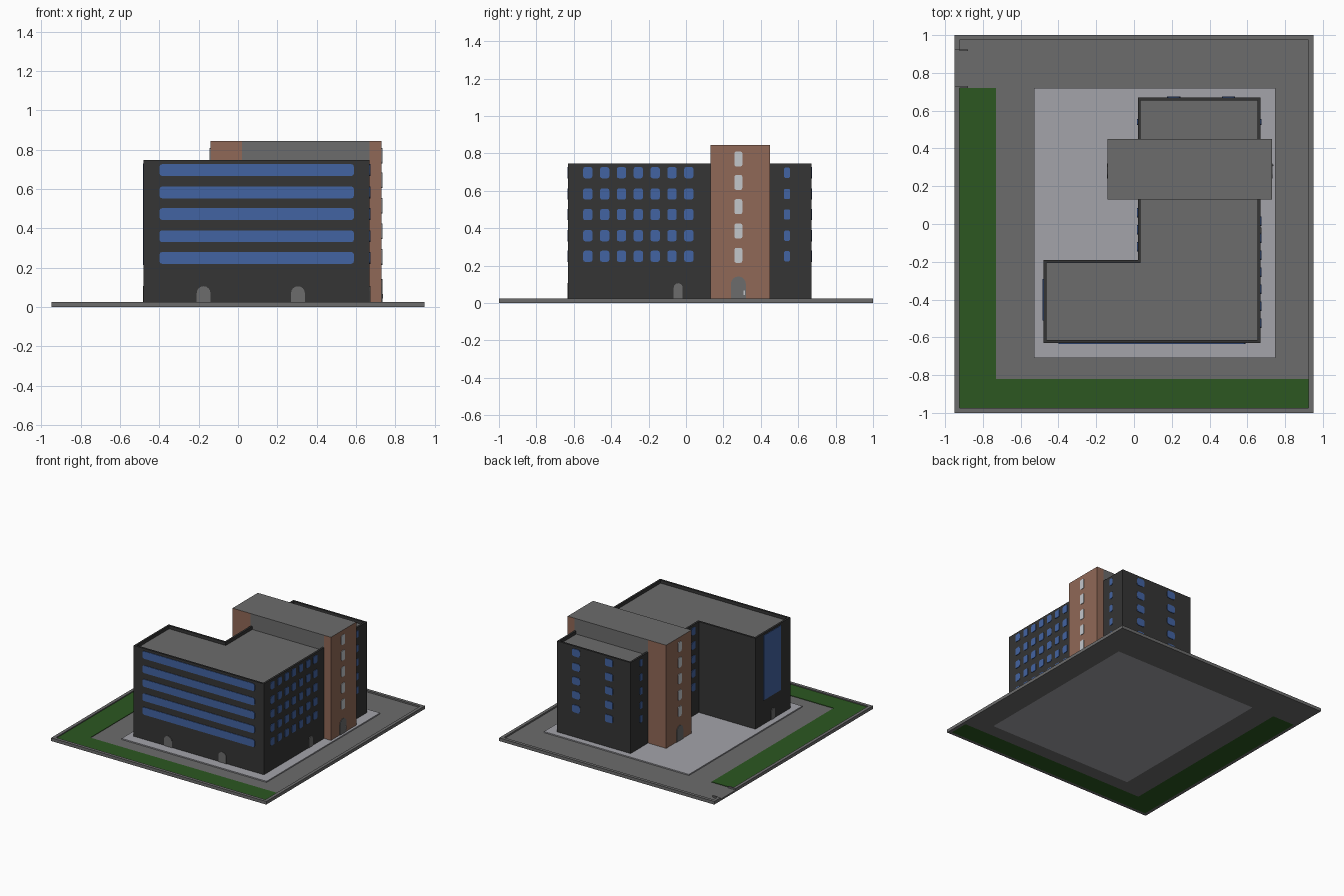
import bpy, bmesh, math
from mathutils import Vector

if "Cube" in bpy.data.objects:
    bpy.data.objects.remove(bpy.data.objects["Cube"])


def mat(name, c):
    m = bpy.data.materials.new(name)
    m.diffuse_color = (*c, 1)
    m.use_nodes = True
    m.node_tree.nodes["Principled BSDF"].inputs["Base Color"].default_value = m.diffuse_color
    return m


GREY = mat("concrete grey", (0.15, 0.15, 0.15))
WALL = mat("dark wall", (0.035, 0.035, 0.035))
PAVE = mat("light paving", (0.37, 0.37, 0.40))
GREEN = mat("grass green", (0.025, 0.095, 0.015))
BLUE = mat("window blue", (0.055, 0.125, 0.36))
BROWN = mat("brick brown", (0.28, 0.14, 0.095))
LIGHT = mat("pale glass", (0.55, 0.57, 0.60))


def finish(bm, name, mats):
    bmesh.ops.recalc_face_normals(bm, faces=bm.faces)
    me = bpy.data.meshes.new(name)
    bm.to_mesh(me)
    bm.free()
    for m in mats:
        me.materials.append(m)
    ob = bpy.data.objects.new(name, me)
    bpy.context.collection.objects.link(ob)
    return ob


def prism(bm, pts, vec):
    f = bm.faces.new([bm.verts.new(p) for p in pts])
    r = bmesh.ops.extrude_face_region(bm, geom=[f])
    vs = [e for e in r["geom"] if isinstance(e, bmesh.types.BMVert)]
    bmesh.ops.translate(bm, verts=vs, vec=vec)


def box(name, x0, x1, y0, y1, z0, z1, m, top=None):
    bm = bmesh.new()
    prism(bm, [(x0, y0, z0), (x1, y0, z0), (x1, y1, z0), (x0, y1, z0)], (0, 0, z1 - z0))
    ob = finish(bm, name, [m, top or m])
    for p in ob.data.polygons:
        p.material_index = 1 if p.normal.z > 0.5 else 0
    return ob


def plates(name, side, wall, spots, w, h, m, arch=False, t=0.004):
    """Thin plates on a wall. side: '-y', '+y', '-x', '+x'; spots: (along, z centre)."""
    s = -1 if side[0] == '-' else 1
    bm = bmesh.new()
    for u, z in spots:
        a, b = w / 2, h / 2
        if arch:
            prof = [(-a, -b), (a, -b)] + [(a * math.cos(i * math.pi / 8), b - a + a * math.sin(i * math.pi / 8))
                                         for i in range(9)]
        else:
            c = min(a, b) * 0.45
            prof = []
            for sx, sy, st in ((1, 1, 0), (-1, 1, 1), (-1, -1, 2), (1, -1, 3)):
                for k in range(3):
                    g = (st + k / 2) * math.pi / 2
                    prof.append((sx * (a - c) + c * math.cos(g), sy * (b - c) + c * math.sin(g)))
        if side[1] == 'y':
            prism(bm, [(u + p, wall, z + q) for p, q in prof], Vector((0, s * t, 0)))
        else:
            prism(bm, [(wall, u + p, z + q) for p, q in prof], Vector((s * t, 0, 0)))
    return finish(bm, name, [m])


# Site: raised rim with a driveway gap, road, lawn, paving
R = 0.025
box("rim_front", -0.95, 0.95, -1, -0.975, 0, R, GREY)
box("rim_back", -0.95, 0.95, 0.975, 1, 0, R, GREY)
box("rim_right", 0.925, 0.95, -0.975, 0.975, 0, R, GREY)
box("rim_left", -0.95, -0.925, -0.975, 0.73, 0, R, GREY)
box("rim_left_corner", -0.95, -0.925, 0.92, 0.975, 0, R, GREY)
for n, y in (("south", 0.72), ("north", 0.915)):
    box("driveway_curb_" + n, -0.925, -0.88, y, y + 0.01, 0.01, R, GREY)
box("lawn_left", -0.925, -0.73, -0.975, 0.72, 0, 0.017, GREEN)
box("lawn_front", -0.73, 0.925, -0.975, -0.82, 0, 0.017, GREEN)
box("road_front", -0.73, 0.925, -0.82, -0.71, 0, 0.013, GREY)
box("road_left", -0.73, -0.53, -0.71, 0.72, 0, 0.013, GREY)
box("road_right", 0.75, 0.925, -0.71, 0.72, 0, 0.013, GREY)
box("road_back", -0.925, 0.925, 0.72, 0.975, 0, 0.013, GREY)
box("driveway", -0.95, -0.925, 0.73, 0.92, 0, 0.013, GREY)
box("paving", -0.53, 0.75, -0.71, 0.72, 0, 0.022, PAVE)

# L-shaped main block with a parapet round a sunken roof
G, H = 0.022, 0.747
bm = bmesh.new()
L = [(-0.48, -0.63), (0.67, -0.63), (0.67, 0.67), (0.02, 0.67), (0.02, -0.19), (-0.48, -0.19)]
prism(bm, [(x, y, G) for x, y in L], (0, 0, H - G))
bmesh.ops.recalc_face_normals(bm, faces=bm.faces)
roof = max(bm.faces, key=lambda f: f.calc_center_median().z)
bmesh.ops.inset_region(bm, faces=[roof], thickness=0.022)
r = bmesh.ops.extrude_face_region(bm, geom=[roof])
bmesh.ops.translate(bm, vec=(0, 0, -0.025), verts=[v for v in r["geom"] if isinstance(v, bmesh.types.BMVert)])
if roof.is_valid:
    bmesh.ops.delete(bm, geom=[roof], context='FACES_ONLY')
for f in r["geom"]:
    if isinstance(f, bmesh.types.BMFace):
        f.material_index = 1
finish(bm, "main_block", [WALL, GREY])

# Stair tower: brick ends, grey middle above the roof
T = 0.845
box("tower_left", -0.14, 0.02, 0.13, 0.45, G, T, BROWN, GREY)
box("tower_right", 0.67, 0.73, 0.13, 0.45, G, T, BROWN, GREY)
box("tower_middle", 0.02, 0.67, 0.13, 0.45, H - 0.025, T, GREY)

# Windows by floor
ZS = [0.25, 0.36, 0.473, 0.583, 0.697]


def rows(us, zs=ZS):
    return [(u, z) for u in us for z in zs]


plates("front_strip_windows", "-y", -0.63, rows([0.095]), 0.99, 0.06, BLUE)
plates("right_windows", "+x", 0.67, rows([-0.525 + 0.09 * i for i in range(7)]), 0.05, 0.06, BLUE)
plates("right_narrow_windows", "+x", 0.67, rows([0.54]), 0.032, 0.055, BLUE)
plates("back_windows", "+y", 0.67, rows([0.21, 0.50]), 0.07, 0.06, BLUE)
plates("wing_left_windows", "-x", 0.02, rows([0.54]), 0.032, 0.055, BLUE)
plates("court_windows", "-x", 0.02, rows([-0.12, -0.03, 0.06]), 0.05, 0.06, BLUE)
TZ = [0.255, 0.385, 0.515, 0.645, 0.77]
for n, side, x in (("right", "+x", 0.73), ("left", "-x", -0.14)):
    plates("tower_windows_" + n, side, x, rows([0.28], TZ), 0.042, 0.08, LIGHT)
    plates("tower_door_" + n, side, x, [(0.28, 0.082)], 0.08, 0.12, GREY, True)
plates("tower_door_handle", "+x", 0.734, [(0.312, 0.055)], 0.008, 0.025, LIGHT)
box("left_glass_wall", -0.484, -0.48, -0.51, -0.29, 0.215, 0.73, BLUE)

# Arched doors
plates("front_doors", "-y", -0.63, [(-0.175, 0.064), (0.305, 0.064)], 0.07, 0.084, GREY, True)
plates("right_door", "+x", 0.67, [(-0.042, 0.064)], 0.047, 0.084, GREY, True)
plates("left_door", "-x", -0.48, [(-0.41, 0.064)], 0.047, 0.084, GREY, True)
